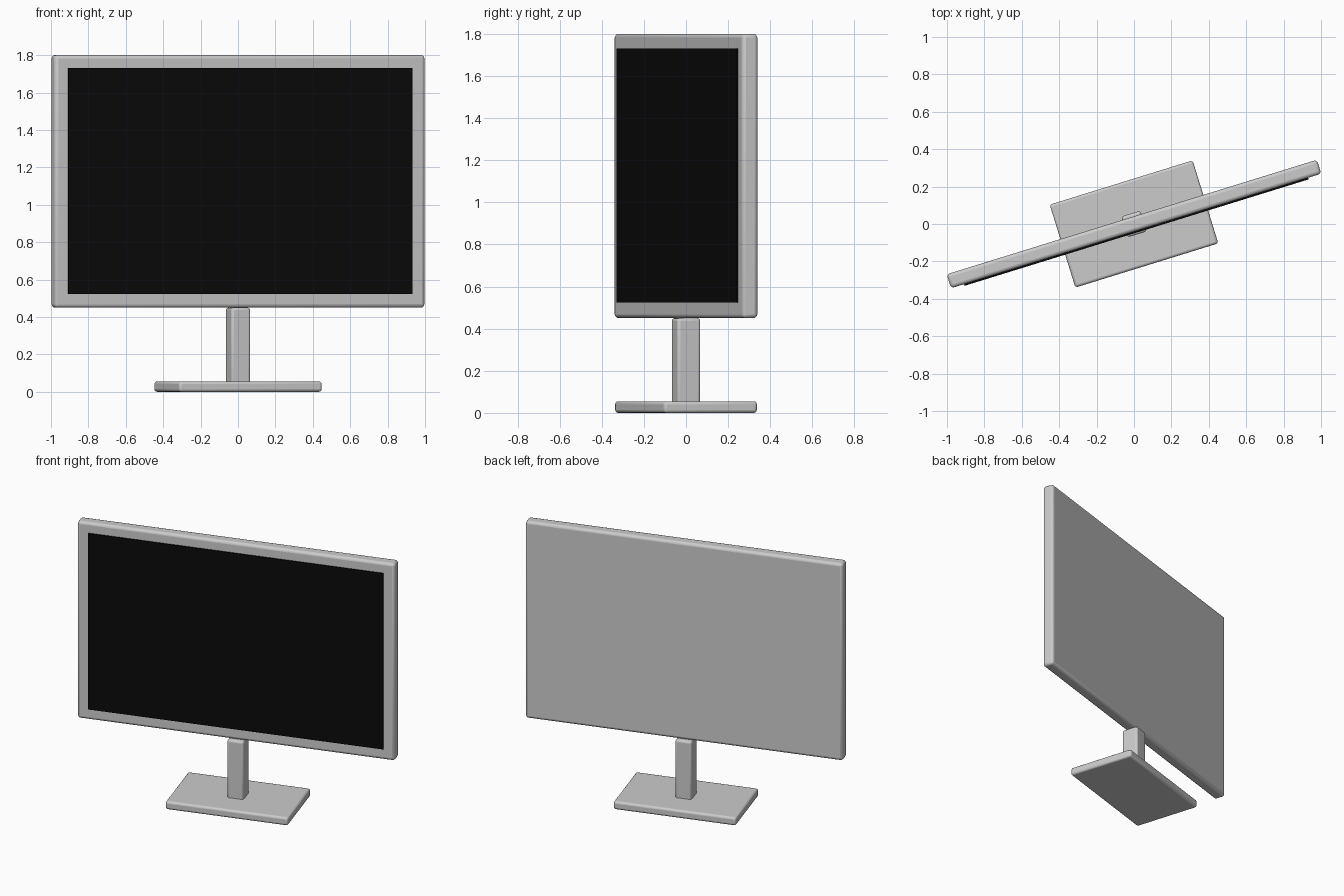
import bpy
from mathutils import Matrix, Vector

if "Cube" in bpy.data.objects:
    bpy.data.objects.remove(bpy.data.objects["Cube"])

TURN = Matrix.Rotation(0.3, 4, 'Z')   # whole monitor is swivelled


def box(name, size, centre, bevel=0.0):
    bpy.ops.mesh.primitive_cube_add(size=1)
    ob = bpy.context.object
    ob.name = name
    ob.data.transform(Matrix.Translation(Vector(centre)) @ Matrix.Diagonal((*size, 1)))
    ob.matrix_world = TURN
    if bevel:
        m = ob.modifiers.new("rounded_edges", 'BEVEL')
        m.width = bevel
        m.segments = 3
        bpy.ops.object.shade_smooth_by_angle()
    return ob


# Foot plate and upright
box("base", (0.80, 0.464, 0.055), (0, 0, 0.0275), 0.014)
box("stand_post", (0.108, 0.116, 0.42), (0, 0, 0.24), 0.014)

# Display housing
box("display_housing", (2.072, 0.078, 1.35), (0, 0, 1.125), 0.018)

# Black screen, a thin slab standing just proud of the housing
screen = box("screen", (1.926, 0.02, 1.206), (0, -0.038, 1.127))
black = bpy.data.materials.new("screen_black")
black.diffuse_color = (0.003, 0.003, 0.003, 1)
black.use_nodes = True
black.node_tree.nodes["Principled BSDF"].inputs["Base Color"].default_value = black.diffuse_color
screen.data.materials.append(black)
